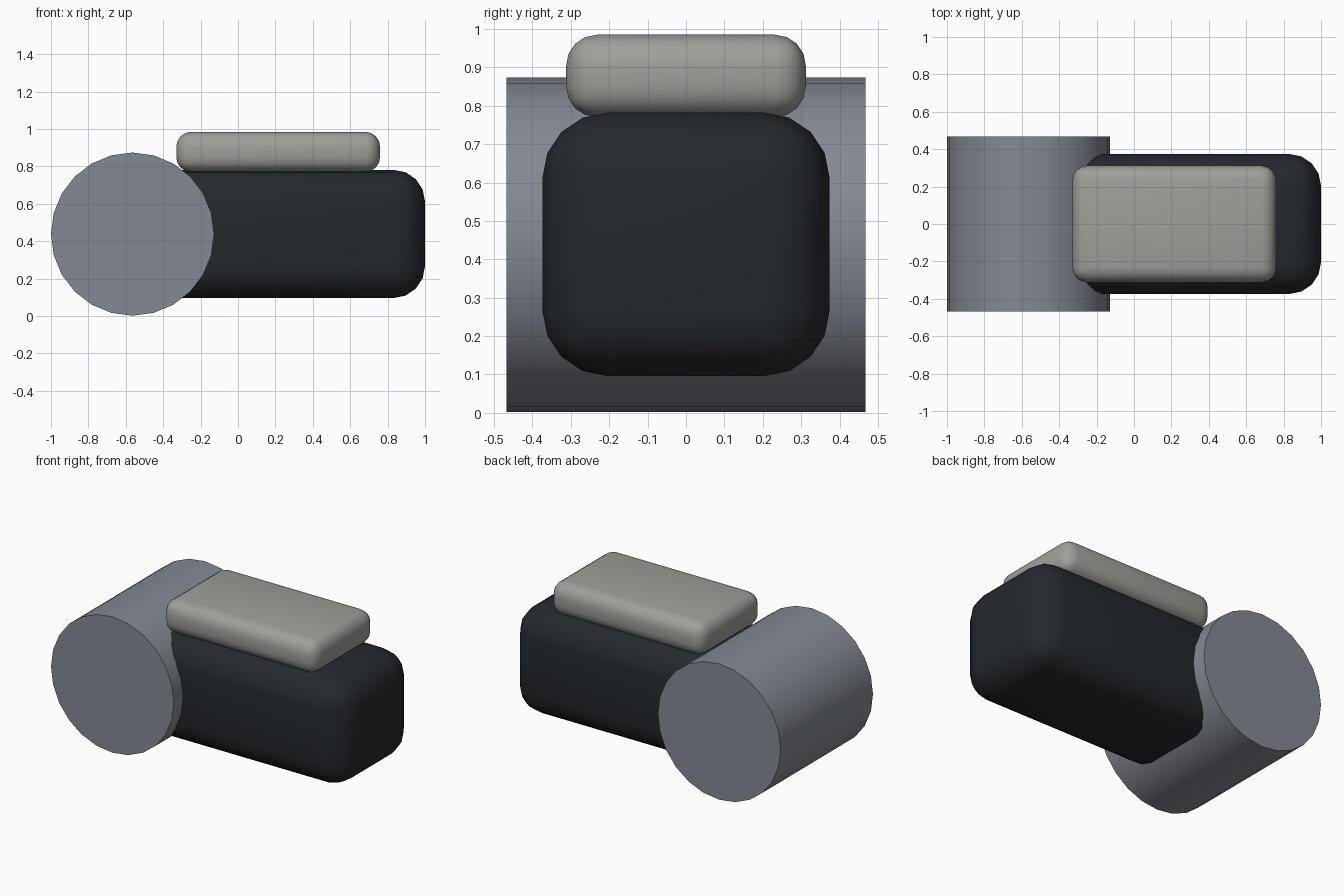
import bpy
import math

if "Cube" in bpy.data.objects:
    bpy.data.objects.remove(bpy.data.objects["Cube"])


def finish(obj, name, colour):
    obj.name = name
    mat = bpy.data.materials.new(name + "_paint")
    mat.diffuse_color = (*colour, 1)
    mat.use_nodes = True
    mat.node_tree.nodes["Principled BSDF"].inputs["Base Color"].default_value = mat.diffuse_color
    obj.data.materials.append(mat)
    bpy.ops.object.shade_smooth_by_angle(angle=math.radians(35))


def rounded_box(name, low, high, radius, colour):
    centre = [(a + b) / 2 for a, b in zip(low, high)]
    bpy.ops.mesh.primitive_cube_add(size=1, location=centre)
    obj = bpy.context.object
    obj.scale = [b - a for a, b in zip(low, high)]
    bpy.ops.object.transform_apply(location=False, rotation=False, scale=True)
    bevel = obj.modifiers.new("rounded_edges", 'BEVEL')
    bevel.width = radius
    bevel.segments = 4
    bpy.ops.object.modifier_apply(modifier=bevel.name)
    finish(obj, name, colour)


# Drum lying across the left end
bpy.ops.mesh.primitive_cylinder_add(vertices=24, radius=0.436, depth=0.936,
                                    location=(-0.564, 0, 0.438),
                                    rotation=(math.pi / 2, 0, 0))
finish(bpy.context.object, "drum", (0.23, 0.25, 0.29))

# Dark body running out of the drum
rounded_box("body", (-0.6, -0.374, 0.096), (1.0, 0.374, 0.782), 0.17,
            (0.018, 0.022, 0.027))

# Pale pad resting on top
rounded_box("top_pad", (-0.33, -0.312, 0.77), (0.76, 0.312, 0.985), 0.08,
            (0.34, 0.35, 0.32))
